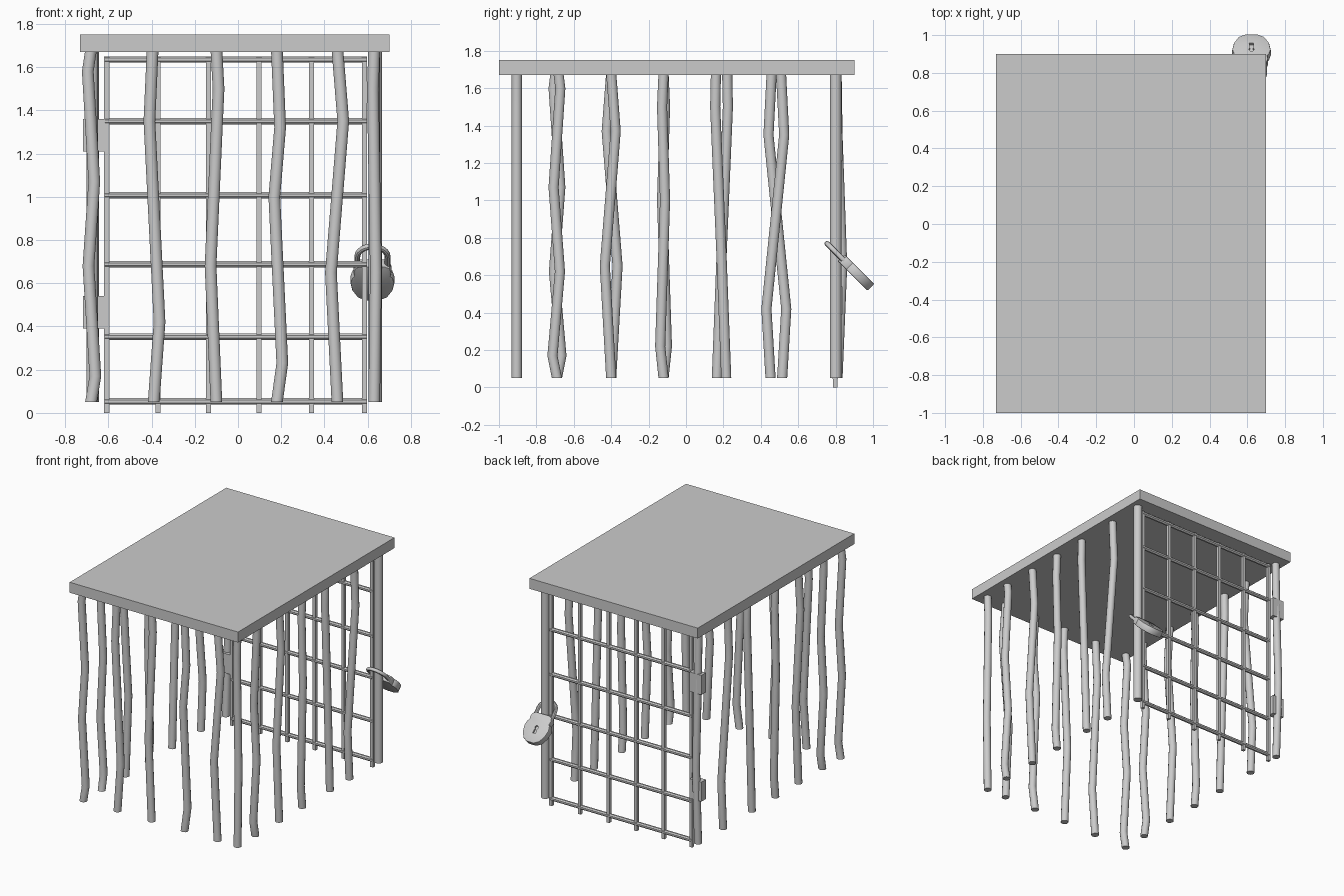
import bpy, bmesh
from math import pi, sin, cos
from mathutils import Vector, Matrix

if "Cube" in bpy.data.objects:
    bpy.data.objects.remove(bpy.data.objects["Cube"])


def finish(name, bm, smooth=False):
    bmesh.ops.recalc_face_normals(bm, faces=bm.faces)
    me = bpy.data.meshes.new(name)
    bm.to_mesh(me)
    bm.free()
    ob = bpy.data.objects.new(name, me)
    bpy.context.collection.objects.link(ob)
    if smooth:
        bpy.ops.object.select_all(action='DESELECT')
        ob.select_set(True)
        bpy.context.view_layer.objects.active = ob
        bpy.ops.object.shade_smooth_by_angle(angle=pi / 5)
    return ob


def box(name, lo, hi):
    lo, hi = Vector(lo), Vector(hi)
    bm = bmesh.new()
    bmesh.ops.create_cube(bm, size=1, matrix=Matrix.Translation((lo + hi) / 2)
                          @ Matrix.Diagonal((*(hi - lo), 1)))
    return finish(name, bm)


def tube(name, path, r, side=(0, 1, 0), n=12, level=False):
    """Round tube along a planar path; side is the plane normal."""
    bm = bmesh.new()
    pts, side, rings = [Vector(p) for p in path], Vector(side), []
    for i, p in enumerate(pts):
        t = pts[min(i + 1, len(pts) - 1)] - pts[max(i - 1, 0)]
        t = Vector((0, 0, 1)) if level else t.normalized()
        a = side.cross(t).normalized()
        rings.append([bm.verts.new(p + r * (cos(k) * a + sin(k) * side))
                      for k in (2 * pi * (j + .5) / n for j in range(n))])
    for q, s in zip(rings, rings[1:]):
        for j in range(n):
            k = (j + 1) % n
            bm.faces.new((q[j], q[k], s[k], s[j]))
    bm.faces.new(rings[0])
    bm.faces.new(rings[-1])
    return finish(name, bm, True)


def prism(name, outline, y0, y1, bevel=0):
    """Extrude an xz outline from y0 to y1."""
    bm = bmesh.new()
    f = bm.faces.new([bm.verts.new((x, y0, z)) for x, z in outline])
    ext = bmesh.ops.extrude_face_region(bm, geom=[f])
    new = [v for v in ext['geom'] if isinstance(v, bmesh.types.BMVert)]
    bmesh.ops.translate(bm, verts=new, vec=(0, y1 - y0, 0))
    if bevel:
        rim = [e for e in bm.edges if abs(e.verts[0].co.y - e.verts[1].co.y) < 1e-6]
        bmesh.ops.bevel(bm, geom=rim, offset=bevel, segments=2, profile=.5, affect='EDGES')
    return finish(name, bm, bevel > 0)


def bar(name, x, y, bends, axis, sign=1, r=.028):
    """Upright cage bar, bent along one axis; bends are (height, offset)."""
    path = []
    for z, d in bends:
        path.append((x + sign * d, y, z) if axis == 'x' else (x, y + sign * d, z))
    side = (0, 1, 0) if axis == 'x' else (1, 0, 0)
    return tube(name, path, r, side, level=True)


B, T = .05, 1.68

# roof slab
box("roof", (-.73, -1, 1.67), (.70, .90, 1.75))

# front row of bent bars
front = [
    (-.68, [(B, 0), (.17, .02), (.68, -.012), (1.07, .015), (1.58, -.015), (T, 0)]),
    (-.39, [(B, 0), (.42, .027), (1.35, -.02), (T, -.005)]),
    (-.10, [(B, 0), (.68, -.027), (1.5, .01), (T, 0)]),
    (.18, [(B, 0), (.23, .025), (1.0, -.012), (1.32, .015), (T, 0)]),
    (.46, [(B, 0), (.65, -.03), (1.35, .027), (T, 0)]),
    (.63, [(B, 0), (.65, .008), (1.5, -.006), (T, 0)])]
for i, (x, bends) in enumerate(front):
    bar(f"front_bar_{i + 1}", x, -.905, bends, 'x')

# side bars, the two sides bend opposite ways
sides = [
    (-.69, [(B, 0), (.17, -.024), (.62, .016), (1.07, -.018), (1.6, .018), (T, .008)]),
    (-.40, [(B, 0), (.65, -.034), (1.37, .024), (T, 0)]),
    (-.12, [(B, 0), (.22, -.018), (1.0, .008), (1.5, -.008), (T, 0)]),
    (.19, [(B, .025), (.7, 0), (1.5, -.034), (T, -.03)]),
    (.483, [(B, -.031), (.42, -.053), (1.35, .042), (T, .025)])]
for i, (y, bends) in enumerate(sides):
    bar(f"right_bar_{i + 1}", .63, y, bends, 'y', 1)
    bar(f"left_bar_{i + 1}", -.675, y, bends, 'y', -1)

# rear corner posts
bar("rear_right_post", .635, .80, [(B, 0), (T, 0)], 'x', r=.032)
bar("rear_left_post", -.67, .80, [(B, .01), (.65, .035), (1.35, .01), (T, .005)], 'y')

# door lattice
for i, x in enumerate((-.607, -.37, -.137, .097, .34, .585)):
    box(f"door_upright_{i + 1}", (x - .012, .785, 0), (x + .012, .809, 1.65))
for i, z in enumerate((.053, .353, .687, 1.007, 1.35, 1.635)):
    tube(f"door_rail_{i + 1}", [(-.615, .797, z), (.595, .797, z)], .016, n=8)

# hinges
for name, z in (("lower_hinge", .465), ("upper_hinge", 1.285)):
    box(name, (-.718, .785, z - .075), (-.618, .838, z + .075))

# padlock, hanging at a slant around the right post
place = Matrix.Translation((.622, .907, .617)) @ Matrix.Rotation(pi / 4, 4, 'X')
half = [(.03, -.115), (.068, -.094), (.093, -.05), (.102, 0), (.093, .035),
        (.084, .045), (.088, .07), (.08, .095), (.058, .108)]
body = prism("padlock_body", half + [(-x, z) for x, z in reversed(half)], -.026, .026, .006)
body.matrix_world = place

# keyhole cutter
arc = [(.014 * sin(a), .014 * cos(a)) for a in (pi * (k / 5 - .8) for k in range(9))]
hole = prism("keyhole_cutter", [(.012, -.045), (-.012, -.045)] + arc, .012, .06)
hole.matrix_world = place
hole.hide_render = True
hole.hide_set(True)
cut = body.modifiers.new("keyhole", 'BOOLEAN')
cut.object = hole
cut.solver = 'EXACT'

# shackle
arch = [(.07 * cos(pi * k / 12), 0, .15 + .066 * sin(pi * k / 12)) for k in range(13)]
shackle = tube("padlock_shackle", [(.07, 0, .08)] + arch + [(-.07, 0, .08)], .014, n=10)
shackle.matrix_world = place
